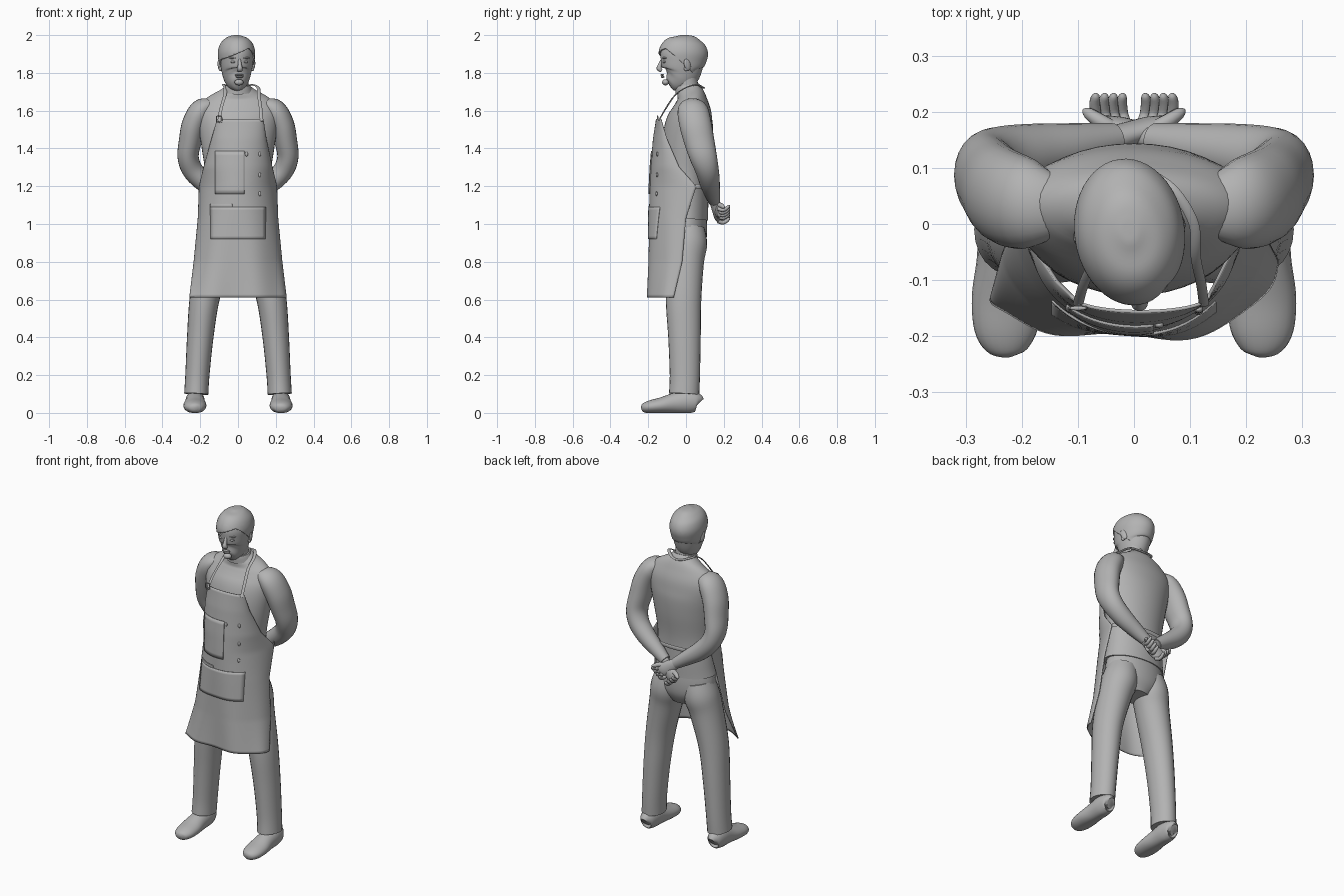
import bpy, bmesh, math
from mathutils import Vector

if "Cube" in bpy.data.objects:
    bpy.data.objects.remove(bpy.data.objects["Cube"])

grey = bpy.data.materials.new("plain_grey")
grey.diffuse_color = (0.45, 0.45, 0.45, 1)
grey.use_nodes = True
grey.node_tree.nodes["Principled BSDF"].inputs["Base Color"].default_value = grey.diffuse_color
X, Y, Z = Vector((1, 0, 0)), Vector((0, 1, 0)), Vector((0, 0, 1))


def add(name, bm):
    bmesh.ops.recalc_face_normals(bm, faces=bm.faces)
    me = bpy.data.meshes.new(name)
    bm.to_mesh(me)
    bm.free()
    me.materials.append(grey)
    ob = bpy.data.objects.new(name, me)
    bpy.context.collection.objects.link(ob)
    return ob


def spline(pts, steps):
    """Smooth curve through rows of numbers."""
    pts = [Vector(p) for p in pts]
    out = []
    for i in range(len(pts) - 1):
        p0, p1, p2, p3 = pts[max(i - 1, 0)], pts[i], pts[i + 1], pts[min(i + 2, len(pts) - 1)]
        for s in range(steps):
            t = s / steps
            out.append(p1 + (p2 - p0) * (t / 2) + (p0 * 2 - p1 * 5 + p2 * 4 - p3) * (t * t / 2)
                       + (p1 * 3 - p0 - p2 * 3 + p3) * (t ** 3 / 2))
    return out + [pts[-1]]


def tube_bm(rows, ref=Y, sides=24, steps=5):
    """Oval tube through rows of x, y, z, radius across ref, radius along ref."""
    rows = spline(rows, steps)
    cen = [Vector(r[:3]) for r in rows]
    bm = bmesh.new()
    rings = []
    for i, r in enumerate(rows):
        t = (cen[min(i + 1, len(cen) - 1)] - cen[max(i - 1, 0)]).normalized()
        a = t.cross(ref).normalized()
        b = a.cross(t)
        rings.append([bm.verts.new(cen[i] + a * max(r[3], .001) * math.cos(q) + b * max(r[4], .001) * math.sin(q))
                      for q in (2 * math.pi * k / sides for k in range(sides))])
    for p, q in zip(rings, rings[1:]):
        for k in range(sides):
            bm.faces.new((p[k], p[k - 1], q[k - 1], q[k]))
    bm.faces.new(rings[0])
    bm.faces.new(rings[-1])
    return bm


def tube(name, rows, **kw):
    return add(name, tube_bm(rows, **kw))


def column(name, rows, **kw):
    """Upright tube from rows of y, z, radius x, radius y."""
    return tube(name, [(0, y, z, rx, ry) for y, z, rx, ry in rows], ref=Y, **kw)


def ball(name, loc, size, rot=(0, 0, 0)):
    bm = bmesh.new()
    bmesh.ops.create_uvsphere(bm, u_segments=20, v_segments=12, radius=1)
    bmesh.ops.scale(bm, vec=size, verts=bm.verts)
    ob = add(name, bm)
    ob.location, ob.rotation_euler = loc, rot
    return ob


def sheet(name, point, nu, nv, thick):
    """Cloth sheet from point(u, v), with u and v from 0 to 1."""
    bm = bmesh.new()
    g = [[bm.verts.new(point(i / nu, j / nv)) for i in range(nu + 1)] for j in range(nv + 1)]
    for j in range(nv):
        for i in range(nu):
            bm.faces.new((g[j][i], g[j][i + 1], g[j + 1][i + 1], g[j + 1][i]))
    ob = add(name, bm)
    m = ob.modifiers.new("thickness", 'SOLIDIFY')
    m.thickness, m.offset = thick, 0
    return ob


# shirt, pelvis and neck
column("shirt", [(-.005, 1.03, .19, .122), (0, 1.1, .18, .118), (0, 1.25, .172, .12), (.005, 1.4, .192, .133),
                 (.017, 1.52, .21, .128), (.03, 1.6, .215, .105), (.03, 1.66, .175, .08),
                 (.02, 1.70, .105, .068), (.012, 1.725, .066, .06)], sides=40)
column("pelvis", [(.005, .84, .08, .07), (.003, .9, .165, .102), (0, .97, .185, .112), (0, 1.06, .172, .108)], sides=32)
column("neck", [(.015, 1.68, .06, .06), (.005, 1.74, .056, .058), (0, 1.8, .056, .06)])
column("collar", [(.012, 1.705, .078, .07), (.008, 1.72, .071, .066), (.006, 1.735, .064, .062)], steps=3)

for s, side in ((-1, "right"), (1, "left")):
    # trousers, shoes and arms
    tube(side + "_trouser_leg", [(s * .095, .008, .98, .085, .09), (s * .11, .006, .9, .098, .106),
                                 (s * .135, -.005, .8, .092, .1), (s * .178, -.013, .6, .079, .094),
                                 (s * .2, -.008, .4, .07, .086), (s * .215, -.006, .2, .064, .08),
                                 (s * .221, -.01, .1, .064, .08)])
    bm = tube_bm([(s * .227, .068, .05, .02, .03), (s * .227, .058, .055, .04, .05), (s * .227, .01, .06, .05, .062),
                  (s * .227, -.06, .052, .053, .054), (s * .228, -.13, .04, .061, .042),
                  (s * .228, -.19, .032, .056, .034), (s * .226, -.225, .026, .036, .024),
                  (s * .225, -.236, .024, .01, .01)], ref=Z)
    for v in bm.verts:
        v.co.z = max(v.co.z, 0 if v.co.z < .006 else v.co.z)
    add(side + "_shoe", bm)
    tube(side + "_arm", [(s * .13, .03, 1.635, .03, .05), (s * .19, .035, 1.605, .06, .08), (s * .232, .05, 1.53, .064, .085),
                         (s * .253, .07, 1.44, .06, .08), (s * .264, .092, 1.355, .056, .072),
                         (s * .24, .112, 1.285, .055, .062), (s * .18, .125, 1.222, .052, .054),
                         (s * .1, .138, 1.165, .042, .042), (s * .035, .15, 1.12, .032, .03)])
    # hand crossed over the other side, fingers curling backward
    zc = 1.075 if s < 0 else 1.05
    tube(side + "_palm", [(s * .045, .148, 1.125, .028, .025), (s * .01, .16, zc + .025, .036, .022),
                          (-s * .03, .17, zc, .042, .022), (-s * .055, .178, zc - .008, .03, .016)], ref=Y)
    for k in range(4):
        bx, bz = -s * (.012 + .016 * k), zc - .035 + .014 * k
        tube(f"{side}_finger_{k + 1}", [(bx, .17, bz, .011, .011), (bx - s * .008, .195, bz - .008, .0105, .0105),
                                        (bx - s * .01, .215, bz + .002, .01, .01), (bx - s * .008, .228, bz + .014, .007, .007),
                                        (bx - s * .007, .232, bz + .018, .001, .001)], ref=X, sides=10, steps=3)
    tube(side + "_thumb", [(-s * .02, .16, zc + .02, .015, .015), (-s * .055, .18, zc + .025, .014, .014),
                           (-s * .082, .198, zc + .015, .01, .01), (-s * .09, .204, zc + .01, .002, .002)], sides=10, steps=3)

# head, built facing forward and then turned slightly
head = [column("head", [(-.085, 1.732, .016, .02), (-.075, 1.739, .038, .046), (-.046, 1.765, .064, .08),
                        (-.026, 1.80, .077, .101), (-.02, 1.85, .086, .114), (-.015, 1.9, .09, .12),
                        (-.012, 1.95, .078, .105), (-.01, 1.985, .045, .065), (-.01, 1.992, .015, .02)], sides=40)]
bm = tube_bm([(0, .0, 1.77, .066, .078), (0, -.014, 1.81, .084, .104), (0, -.016, 1.86, .094, .124),
              (0, -.014, 1.91, .098, .131), (0, -.012, 1.955, .085, .112), (0, -.01, 1.985, .056, .074),
              (0, -.01, 1.998, .022, .03), (0, -.01, 2.0, .004, .005)], sides=48)
# hairline: slanted fringe in front, sloping nape behind
planes = [(Vector((0, -.1, 1.908)), Vector((-.42, 0, 1))), (Vector((0, -.04, 1.86)), Vector((0, .9, 1)))]
for co, no in planes:
    bmesh.ops.bisect_plane(bm, geom=bm.verts[:] + bm.edges[:] + bm.faces[:], plane_co=co, plane_no=no)
dead = [f for f in bm.faces if all((f.calc_center_median() - co).dot(no) < 0 for co, no in planes)]
bmesh.ops.delete(bm, geom=dead, context='FACES')
hair = add("hair", bm)
m = hair.modifiers.new("thickness", 'SOLIDIFY')
m.thickness, m.offset = .008, -1
head.append(hair)
head.append(tube("nose", [(0, -.126, 1.872, .008, .008), (0, -.138, 1.845, .01, .01), (0, -.143, 1.823, .015, .014),
                          (0, -.131, 1.811, .014, .008)], sides=14))
head.append(ball("upper_lip", (0, -.127, 1.789), (.025, .009, .005)))
head.append(ball("lower_lip", (0, -.125, 1.779), (.021, .009, .006)))
head.append(ball("chin", (0, -.11, 1.75), (.024, .018, .016)))
for s in (-1, 1):
    head.append(ball("eye", (s * .034, -.121, 1.858), (.014, .008, .006), (0, 0, s * .35)))
    head.append(ball("eyebrow", (s * .036, -.121, 1.879), (.021, .008, .005), (0, 0, s * .35)))
    head.append(ball("ear", (s * .089, -.005, 1.845), (.01, .019, .033), (.25, 0, s * .35)))
    head.append(ball("ear_lobe", (s * .087, -.012, 1.822), (.008, .011, .013)))
for ob in head:
    ob.rotation_euler.z += .14
    ob.location = Vector((-.01, 0, 0)) + Vector((ob.location.x * math.cos(.14) - ob.location.y * math.sin(.14),
                                                 ob.location.x * math.sin(.14) + ob.location.y * math.cos(.14),
                                                 ob.location.z))

# apron: rows of height, centre, half width, front y, right-edge y, left-edge y
ROWS = [(.61, 0, .255, -.203, -.135, -.065), (.8, 0, .232, -.198, -.05, -.02), (1.03, 0, .21, -.194, 0, 0),
        (1.2, 0, .204, -.19, .055, .055), (1.3, 0, .18, -.185, -.035, -.035),
        (1.45, .005, .143, -.172, -.1, -.1), (1.555, .012, .12, -.156, -.13, -.13)]


def apron_point(z, t, lift=0.0):
    for a, b in zip(ROWS, ROWS[1:]):
        if z <= b[0] or b is ROWS[-1]:
            f = (z - a[0]) / (b[0] - a[0])
            _, xc, w, yf, yr, yl = [p + (q - p) * f for p, q in zip(a, b)]
            break
    c = math.cos(t * math.pi / 2)
    end = yr + (yl - yr) * (t + 1) / 2
    fold = .01 * max(0, (1.15 - z) / .54) * math.sin(t * 9 + 2.2) * c
    return Vector((xc + w * math.sin(t * math.pi / 2), end + (yf - end) * c + fold - lift, z))


def apron_at(x, z, lift):
    t = 0.0
    for _ in range(25):
        t += (x - apron_point(z, t).x) * 2
    return apron_point(z, t, lift)


def pocket(name, x0, x1, z0, z1):
    sheet(name, lambda u, v: apron_at(x0 + (x1 - x0) * u, z0 + (z1 - z0) * v, .005), 16, 10, .006)


sheet("apron", lambda u, v: apron_point(.612 + .943 * v, 2 * u - 1), 48, 60, .006)
pocket("front_pocket", -.145, .145, .92, 1.09)
pocket("chest_pocket", -.12, .035, 1.16, 1.385)
pocket("pocket_flap", -.145, -.03, 1.09, 1.105)
for i, (x, z) in enumerate(((.115, 1.37), (.115, 1.26), (.115, 1.16), (.045, 1.37))):
    ball(f"stud_{i + 1}", apron_at(x, z, .005), (.008, .006, .012))

# neck straps, buckle and waist tie
for s, x0, x1 in ((-1, -.1, -.07), (1, .125, .11)):
    tube("neck_strap", [(x0, -.145, 1.545, .009, .003), ((x0 * 2 + x1) / 3, -.108, 1.61, .009, .003),
                        (x1, -.058, 1.682, .009, .003), (x1 * .97, .0, 1.722, .009, .003),
                        (s * .075, .055, 1.737, .009, .004), (s * .035, .085, 1.725, .009, .004),
                        (0, .092, 1.72, .009, .004)], ref=Y if s > 3 else Z, sides=8)
for dx, dz, w, h in ((-.014, 0, .003, .018), (.014, 0, .003, .018), (0, .016, .016, .003), (0, -.016, .016, .003)):
    ball("buckle_bar", (-.1 + dx, -.15, 1.555 + dz), (w, .004, h))
tube("waist_tie", [(.2 * math.cos(a), .05 + .078 * math.sin(a), 1.2, .003, .012)
                   for a in (math.pi * k / 12 for k in range(13))], ref=Z, sides=8, steps=3)

# smooth shading that keeps edges sharp
for ob in bpy.data.objects:
    ob.select_set(True)
    bpy.context.view_layer.objects.active = ob
bpy.ops.object.shade_smooth_by_angle(angle=math.radians(40))
